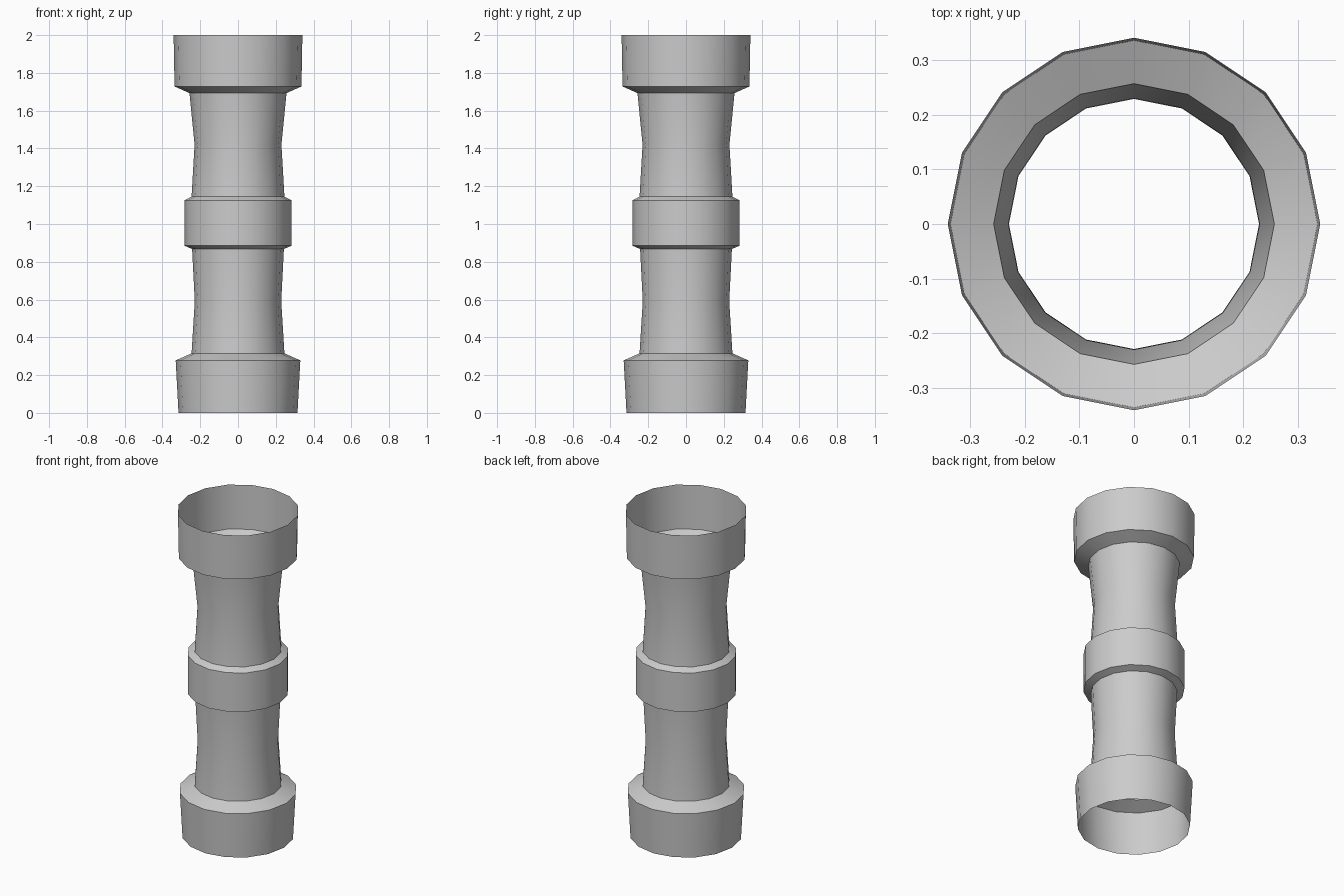
import bpy, bmesh
from math import cos, sin, tau, radians

if "Cube" in bpy.data.objects:
    bpy.data.objects.remove(bpy.data.objects["Cube"])

SIDES = 16

# Profile of the open tube: (radius, height) from bottom to top
PROFILE = [
    (0.315, 0.0), (0.330, 0.278), (0.246, 0.315),   # lower collar
    (0.229, 0.59), (0.243, 0.868),                  # lower waist
    (0.284, 0.885), (0.284, 1.125), (0.246, 1.145), # middle band
    (0.230, 1.42), (0.257, 1.693),                  # upper waist
    (0.336, 1.728), (0.341, 2.0),                   # upper collar
]

bm = bmesh.new()
rings = [[bm.verts.new((r * cos(tau * i / SIDES), r * sin(tau * i / SIDES), z))
          for i in range(SIDES)] for r, z in PROFILE]
for low, high in zip(rings, rings[1:]):
    for i in range(SIDES):
        j = (i + 1) % SIDES
        bm.faces.new((low[i], low[j], high[j], high[i]))

mesh = bpy.data.meshes.new("pipe_column")
bm.to_mesh(mesh)
bm.free()
column = bpy.data.objects.new("pipe_column", mesh)
bpy.context.collection.objects.link(column)

# Smooth around the tube, crisp at the collar edges
bpy.context.view_layer.objects.active = column
column.select_set(True)
bpy.ops.object.shade_smooth_by_angle(angle=radians(30))
